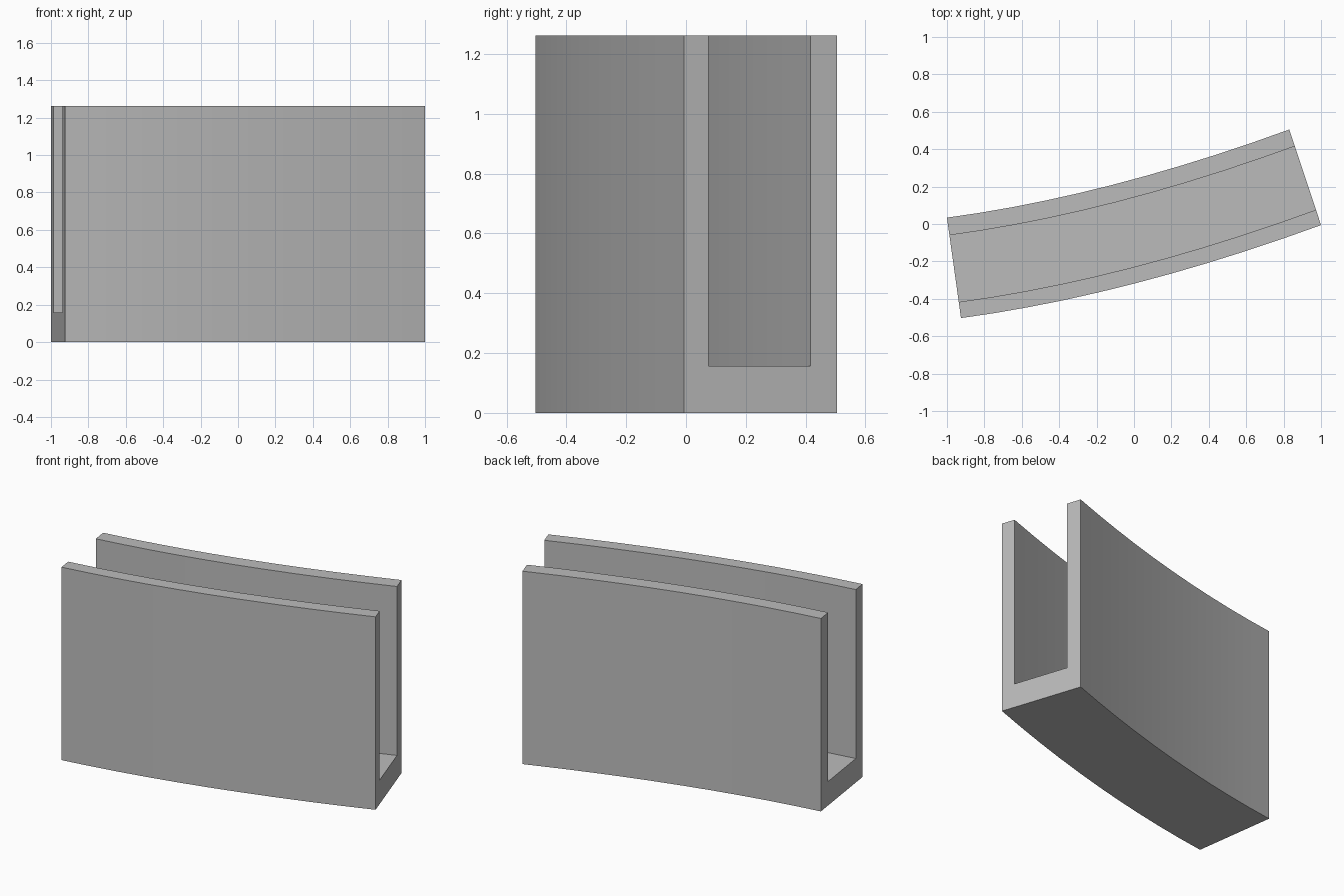
import bpy
import bmesh
import math
from mathutils import Vector

cube = bpy.data.objects.get("Cube")
if cube:
    bpy.data.objects.remove(cube, do_unlink=True)

HEIGHT, FLOOR = 1.262, 0.157
SEGMENTS = 10

# Plan curves of the two outer walls: start, control, end
FRONT = [Vector(p) for p in ((-0.925, -0.503), (-0.032, -0.382), (1.0, -0.006))]
BACK = [Vector(p) for p in ((-1.0, 0.034), (-0.149, 0.148), (0.83, 0.505))]

# U-shaped cross-section: fraction from front to back, height
SECTION = [(0, 0), (1, 0), (1, HEIGHT), (0.825, HEIGHT),
           (0.825, FLOOR), (0.16, FLOOR), (0.16, HEIGHT), (0, HEIGHT)]


def curve_point(points, t):
    a, b, c = points
    return a.lerp(b, t).lerp(b.lerp(c, t), t)


def make_material(name, colour):
    mat = bpy.data.materials.new(name)
    mat.use_nodes = True
    mat.diffuse_color = colour
    mat.node_tree.nodes["Principled BSDF"].inputs["Base Color"].default_value = colour
    return mat


# Curved channel: loft the section between the two wall curves
bm = bmesh.new()
rings = []
for i in range(SEGMENTS + 1):
    t = i / SEGMENTS
    front, back = curve_point(FRONT, t), curve_point(BACK, t)
    rings.append([bm.verts.new((*front.lerp(back, f), z)) for f, z in SECTION])
for r, s in zip(rings, rings[1:]):
    for k in range(len(SECTION)):
        n = (k + 1) % len(SECTION)
        bm.faces.new((r[k], r[n], s[n], s[k]))

# End caps
bm.faces.new(rings[0])
bm.faces.new(rings[-1])
bmesh.ops.recalc_face_normals(bm, faces=bm.faces)

mesh = bpy.data.meshes.new("curved_channel")
bm.to_mesh(mesh)
bm.free()
channel = bpy.data.objects.new("curved_channel", mesh)
bpy.context.collection.objects.link(channel)
mesh.materials.append(make_material("plain grey", (0.5, 0.5, 0.5, 1)))

# Smooth along the bend, sharp at the corners
bpy.ops.object.select_all(action="DESELECT")
channel.select_set(True)
bpy.context.view_layer.objects.active = channel
bpy.ops.object.shade_smooth_by_angle(angle=math.radians(30))
